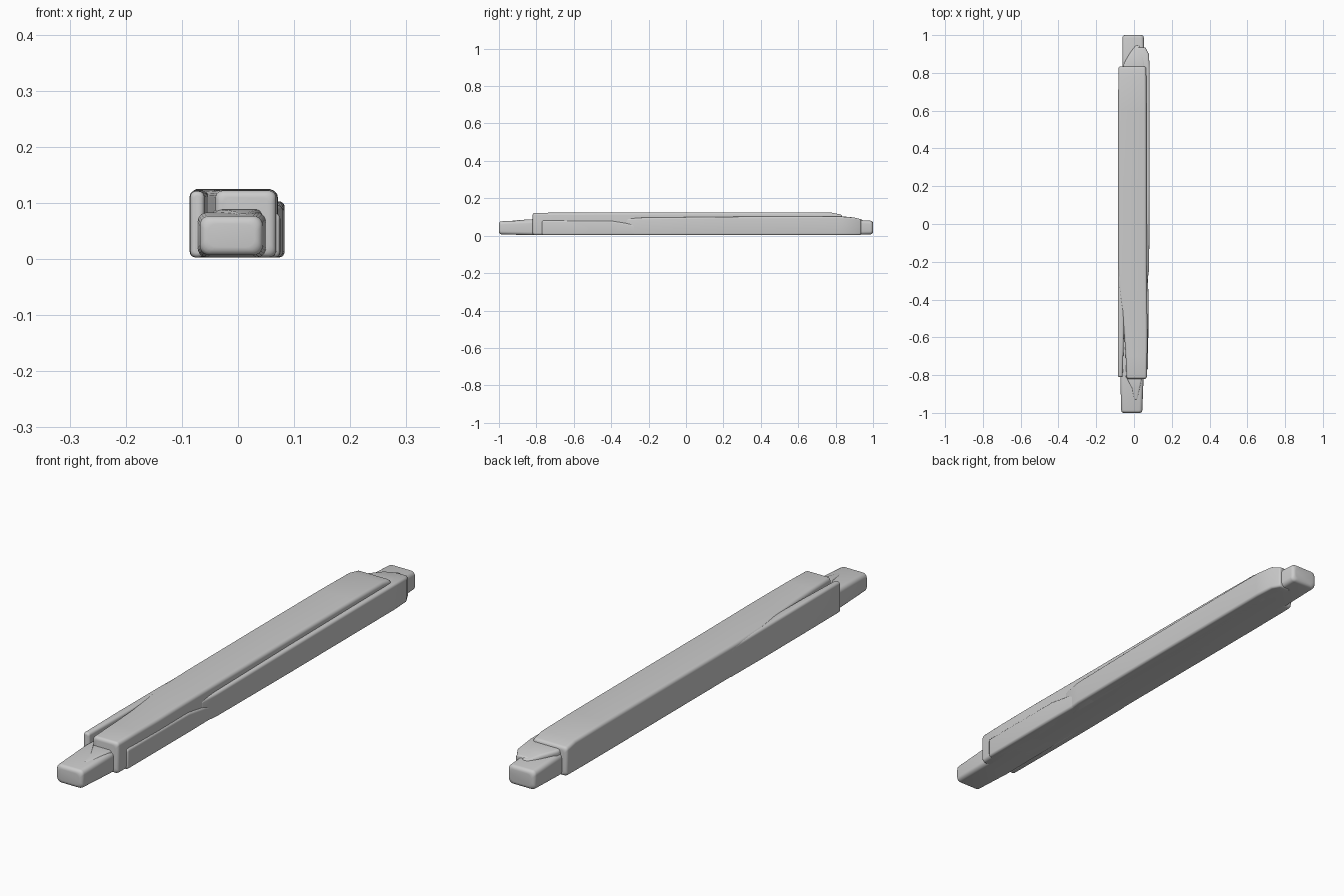
import bpy, bmesh, math


def ring(x0, x1, z0, z1, r, n=5):
    """Rounded rectangle in the xz plane."""
    r = min(r, (x1 - x0) * 0.48, (z1 - z0) * 0.48)
    corners = [(x1 - r, z1 - r, 0), (x0 + r, z1 - r, 90),
               (x0 + r, z0 + r, 180), (x1 - r, z0 + r, 270)]
    pts = []
    for cx, cz, a in corners:
        for i in range(n + 1):
            t = math.radians(a + 90 * i / n)
            pts.append((cx + r * math.cos(t), cz + r * math.sin(t)))
    return pts


def loft(name, stations, r, end=0.012):
    """Beam along y through (y, x0, x1, z0, z1) stations, with rounded ends."""
    def rounded_end(s, sign):
        y, x0, x1, z0, z1 = s
        e = min(end, (x1 - x0) * 0.4, (z1 - z0) * 0.4)
        out = []
        for k in range(5):
            t = math.radians(90 * k / 4)
            d = e * (1 - math.sin(t))
            out.append((y + sign * e * (1 - math.cos(t)),
                        x0 + d, x1 - d, z0 + d, z1 - d))
        return out
    # k=0 is the innermost ring on the end face
    first = rounded_end(stations[0], 1)
    last = rounded_end(stations[-1], -1)
    full = first + stations[1:-1] + last[::-1]
    bm = bmesh.new()
    rings = []
    for y, x0, x1, z0, z1 in full:
        rings.append([bm.verts.new((x, y, z))
                      for x, z in ring(x0, x1, z0, z1, r)])
    for a, b in zip(rings, rings[1:]):
        m = len(a)
        for i in range(m):
            bm.faces.new((a[i], a[(i + 1) % m], b[(i + 1) % m], b[i]))
    bm.faces.new(rings[0])
    bm.faces.new(rings[-1][::-1])
    bmesh.ops.recalc_face_normals(bm, faces=bm.faces)
    me = bpy.data.meshes.new(name)
    bm.to_mesh(me)
    bm.free()
    ob = bpy.data.objects.new(name, me)
    bpy.context.collection.objects.link(ob)
    bpy.ops.object.select_all(action='DESELECT')
    ob.select_set(True)
    bpy.context.view_layer.objects.active = ob
    bpy.ops.object.shade_smooth_by_angle(angle=math.radians(40))
    return ob


B = 0.003

# Inner core whose ends stick out as tenons
loft("inner_core", [
    (-1.00, -0.068, 0.044, B + 0.004, 0.077),
    (-0.83, -0.072, 0.050, B, 0.083),
    (0.00, -0.070, 0.052, B, 0.083),
    (0.84, -0.062, 0.056, B, 0.086),
    (1.00, -0.062, 0.052, B + 0.004, 0.080)], 0.017, 0.014)

# Main beam, narrowed at the front left to leave the groove
loft("main_beam", [
    (-0.82, -0.040, 0.068, B, 0.122),
    (-0.70, -0.044, 0.070, B, 0.123),
    (-0.58, -0.052, 0.071, B, 0.123),
    (-0.46, -0.064, 0.070, B, 0.124),
    (-0.34, -0.080, 0.069, B, 0.124),
    (-0.20, -0.084, 0.068, B, 0.124),
    (0.20, -0.084, 0.067, B, 0.125),
    (0.60, -0.084, 0.066, B, 0.125),
    (0.78, -0.083, 0.065, B, 0.123),
    (0.835, -0.082, 0.064, B, 0.114)], 0.013)

# Thin strip on the left of the groove
loft("left_strip", [
    (-0.81, -0.085, -0.060, B, 0.121),
    (-0.60, -0.086, -0.054, B, 0.122),
    (-0.35, -0.086, -0.050, B, 0.121),
    (-0.15, -0.084, -0.050, B, 0.119)], 0.010, 0.008)

# Low panel on the right at the front, sinking into the beam
loft("front_right_panel", [
    (-0.77, 0.030, 0.075, B, 0.082),
    (-0.40, 0.030, 0.076, B, 0.080),
    (-0.30, 0.030, 0.075, B, 0.064),
    (-0.18, 0.030, 0.074, B, 0.030)], 0.010, 0.008)

# Stepped ledge along the right side, tapering past the rear of the beam
loft("right_ledge", [
    (-0.32, 0.030, 0.070, B, 0.092),
    (-0.24, 0.030, 0.080, B, 0.096),
    (0.20, 0.030, 0.083, B, 0.101),
    (0.60, 0.030, 0.083, B, 0.103),
    (0.82, 0.020, 0.083, B, 0.103),
    (0.90, 0.012, 0.079, B, 0.097),
    (0.935, 0.008, 0.064, B, 0.090)], 0.010, 0.008)

# Shoulder where the rear tenon leaves the beam
loft("rear_shoulder", [
    (0.78, -0.060, 0.062, 0.030, 0.104),
    (0.85, -0.054, 0.060, 0.030, 0.102),
    (0.90, -0.025, 0.050, 0.030, 0.097),
    (0.945, 0.000, 0.034, 0.030, 0.086)], 0.012, 0.008)

# Small worn lip on top of the front tenon
loft("front_tenon_lip", [
    (-0.93, -0.004, 0.022, 0.050, 0.081),
    (-0.87, -0.012, 0.032, 0.050, 0.085),
    (-0.80, -0.045, 0.045, 0.050, 0.089)], 0.010, 0.006)
